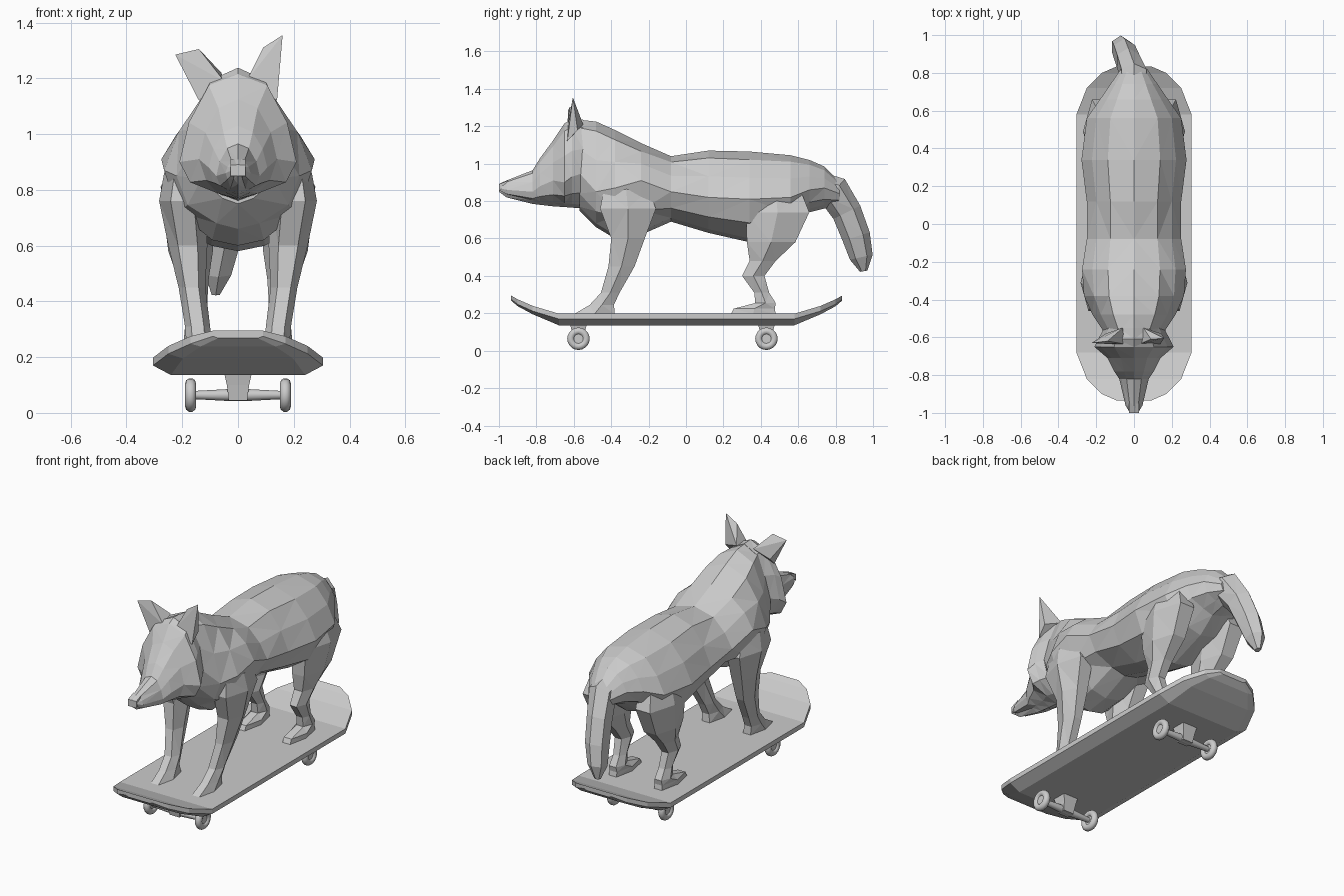
import bpy, bmesh, math
from mathutils import Vector

cube = bpy.data.objects.get("Cube")
if cube:
    bpy.data.objects.remove(cube)

grey = bpy.data.materials.new("stone_grey")
grey.use_nodes = True
grey.diffuse_color = (0.6, 0.6, 0.6, 1)
grey.node_tree.nodes["Principled BSDF"].inputs["Base Color"].default_value = (0.6, 0.6, 0.6, 1)


def finish(name, bm, facet=True):
    bmesh.ops.recalc_face_normals(bm, faces=bm.faces)
    if facet:
        bmesh.ops.triangulate(bm, faces=bm.faces, quad_method='SHORT_EDGE')
        bmesh.ops.recalc_face_normals(bm, faces=bm.faces)
    mesh = bpy.data.meshes.new(name)
    bm.to_mesh(mesh)
    bm.free()
    mesh.materials.append(grey)
    obj = bpy.data.objects.new(name, mesh)
    bpy.context.collection.objects.link(obj)
    return obj


def loft(name, rings, facet=True):
    """Skin a row of equal-length rings and cap both ends."""
    bm = bmesh.new()
    rows = [[bm.verts.new(p) for p in ring] for ring in rings]
    n = len(rows[0])
    for a, b in zip(rows, rows[1:]):
        for i in range(n):
            j = (i + 1) % n
            bm.faces.new((a[i], a[j], b[j], b[i]))
    bm.faces.new(rows[0])
    bm.faces.new(rows[-1][::-1])
    return finish(name, bm, facet)


def hull(name, points):
    bm = bmesh.new()
    for p in points:
        bm.verts.new(p)
    bmesh.ops.convex_hull(bm, input=bm.verts)
    return finish(name, bm)


def torso_ring(y, top, low, w, mid, crown=0.5, upper=0.8, keel=0.35):
    """Symmetric ten-sided section: spine, back, flank, lower flank, belly."""
    half = [(crown * w, top - 0.09 * (top - low)), (upper * w, mid + 0.45 * (top - mid)),
            (w, mid), (0.82 * w, low + 0.45 * (mid - low)), (keel * w, low + 0.02)]
    pts = [(0, top)] + half + [(0, low)] + [(-x, z) for x, z in reversed(half)]
    return [(x, y, z) for x, z in pts]


def leg_ring(side, x, y, z, rx, ry, n=6):
    return [(side * x + rx * math.cos(math.tau * i / n),
             y + ry * math.sin(math.tau * i / n) / 0.87, z) for i in range(n)]


# Body: y, top, bottom, half width, height of widest point
body = [(-.57, 1.235, .75, .16, .95), (-.48, 1.225, .66, .22, .85), (-.38, 1.18, .60, .265, .87),
        (-.24, 1.11, .62, .275, .91), (-.08, 1.04, .69, .25, .85), (.12, 1.07, .63, .25, .82),
        (.34, 1.065, .58, .278, .81), (.56, 1.045, .66, .25, .82), (.66, 1.02, .74, .18, .86),
        (.74, .985, .76, .125, .87), (.82, .905, .775, .07, .84)]
loft("body", [torso_ring(*s) for s in body])

# Head: narrow muzzle, stepped brow and pointed cheek ruffs
head = [(-1.0, .892, .85, .022, .87), (-.96, .91, .82, .045, .86), (-.82, .965, .785, .078, .85),
        (-.78, 1.03, .78, .105, .88), (-.71, 1.125, .772, .14, .91), (-.65, 1.215, .768, .21, .90),
        (-.61, 1.238, .765, .19, .93), (-.55, 1.235, .76, .158, .95)]
loft("head", [torso_ring(*s, crown=0.5, upper=0.84) for s in head])
hull("nose", [(x, y, z) for x in (-.027, .027) for y, z in ((-1, .89), (-1, .85), (-.95, .91))])

# Ears: one pricked, one swung outward
hull("left_ear", [(.03, -.635, 1.19), (.14, -.635, 1.12), (.145, -.58, 1.18), (.05, -.55, 1.21),
                  (.09, -.61, 1.31), (.16, -.605, 1.355)])
hull("right_ear", [(-.05, -.635, 1.19), (-.14, -.635, 1.12), (-.15, -.58, 1.17), (-.06, -.55, 1.22),
                   (-.14, -.62, 1.305), (-.225, -.63, 1.285)])

# Legs, buried in the body at the top and ending in long paws: x, y, z, half width, half length
front = [(.16, -.30, .98, .02, .04), (.19, -.32, .86, .075, .12), (.20, -.31, .76, .083, .15),
         (.18, -.31, .60, .07, .09), (.165, -.345, .45, .048, .07), (.145, -.405, .31, .045, .05),
         (.14, -.45, .245, .045, .065), (.135, -.49, .195, .05, .11)]
rear = [(.13, .48, .98, .02, .05), (.16, .48, .84, .08, .14), (.175, .49, .74, .095, .17),
        (.17, .455, .58, .08, .13), (.16, .41, .48, .055, .07), (.155, .36, .40, .045, .06),
        (.15, .405, .31, .04, .04), (.15, .425, .255, .045, .055), (.15, .365, .225, .05, .11),
        (.15, .36, .195, .05, .12)]
for label, side in (("left", 1), ("right", -1)):
    loft(f"front_leg_{label}", [leg_ring(side, *s) for s in front])
    loft(f"rear_leg_{label}", [leg_ring(side, *s) for s in rear])

# Tail: rings square to a drooping path that drifts to one side
tail = [(0, .70, .88, .08), (0, .79, .85, .09), (-.03, .86, .74, .08), (-.05, .91, .61, .076),
        (-.07, .937, .50, .062), (-.08, .95, .425, .02)]
rings = []
for i, (x, y, z, r) in enumerate(tail):
    a, b = Vector(tail[max(i - 1, 0)][:3]), Vector(tail[min(i + 1, len(tail) - 1)][:3])
    across = Vector((1, 0, 0))
    out = (b - a).normalized().cross(across).normalized()
    turns = [math.tau * (k + .5) / 6 for k in range(6)]
    rings.append([Vector((x, y, z)) + across * r * .85 * math.cos(t) + out * r * math.sin(t)
                  for t in turns])
loft("tail", rings)

# Skateboard deck with raised rounded ends: y, half width, bottom, rim, top
deck = [(-.935, .09, .268, .275, .295), (-.90, .17, .238, .248, .275), (-.82, .25, .195, .212, .24),
        (-.68, .305, .136, .17, .198), (.58, .305, .136, .17, .198), (.72, .25, .195, .212, .24),
        (.80, .17, .238, .248, .275), (.835, .09, .268, .275, .295)]
loft("skateboard_deck", [[(-w, y, top), (w, y, top), (w, y, rim), (.79 * w, y, low),
                          (-.79 * w, y, low), (-w, y, rim)] for y, w, low, rim, top in deck], False)


def spun(name, profile, x, y, z, steps=20, closed=False):
    """Turn an (offset, radius) profile around the x direction."""
    bm = bmesh.new()
    cols = [[bm.verts.new((x + o, y + r * math.cos(math.tau * k / steps),
                           z + r * math.sin(math.tau * k / steps))) for k in range(steps)]
            for o, r in profile]
    pairs = list(zip(cols, cols[1:])) + ([(cols[-1], cols[0])] if closed else [])
    for a, b in pairs:
        for k in range(steps):
            j = (k + 1) % steps
            bm.faces.new((a[k], a[j], b[j], b[k]))
    if not closed:
        bm.faces.new(cols[0])
        bm.faces.new(cols[-1])
    obj = finish(name, bm, False)
    bpy.ops.object.select_all(action='DESELECT')
    obj.select_set(True)
    bpy.context.view_layer.objects.active = obj
    bpy.ops.object.shade_smooth_by_angle(angle=math.radians(40))


# Trucks, axles and wheels
tyre = [(.02 * math.cos(math.tau * k / 10), .041 + .02 * math.sin(math.tau * k / 10)) for k in range(10)]
for label, y in (("front", -.575), ("rear", .43)):
    loft(f"{label}_truck", [[(sx * w, y + sy * d, z) for sx, sy in ((-1, -1), (1, -1), (1, 1), (-1, 1))]
                            for z, w, d in ((.145, .05, .045), (.10, .04, .035), (.045, .033, .025))], False)
    spun(f"{label}_axle", [(-.17, .014), (-.04, .021), (.04, .021), (.17, .014)], 0, y, .064, 12)
    for side, sx in (("left", 1), ("right", -1)):
        spun(f"{label}_wheel_{side}", tyre, sx * .17, y, .064, closed=True)
        spun(f"{label}_hub_{side}", [(-.01, .03), (.01, .03)], sx * .17, y, .064)
